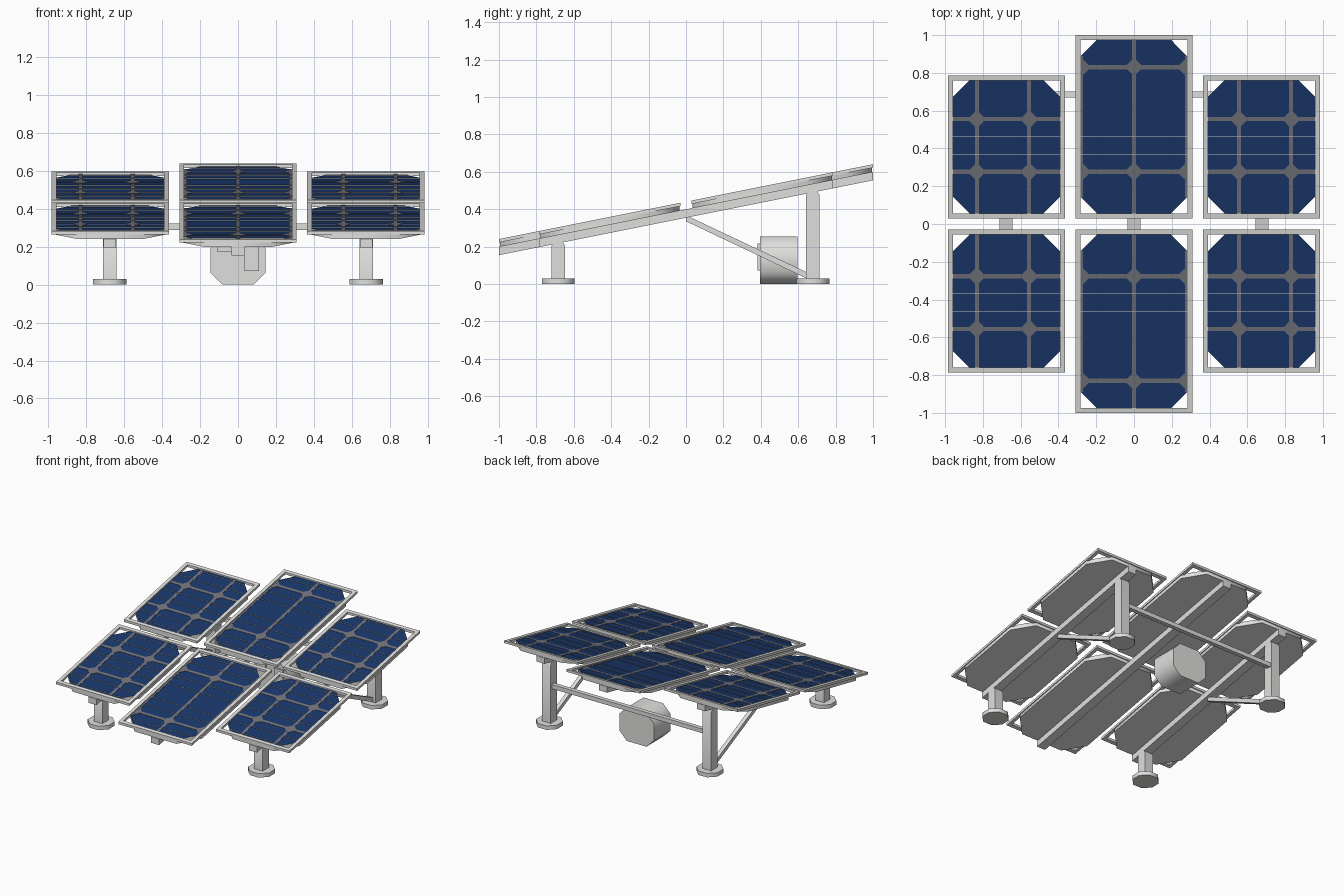
import bpy, bmesh, math
from mathutils import Vector

if "Cube" in bpy.data.objects:
    bpy.data.objects.remove(bpy.data.objects["Cube"])

def material(name, rgb):
    m = bpy.data.materials.new(name)
    m.diffuse_color = (*rgb, 1)
    m.use_nodes = True
    m.node_tree.nodes["Principled BSDF"].inputs["Base Color"].default_value = m.diffuse_color
    return m

METAL = material("light grey metal", (0.74, 0.74, 0.73))
GAP = material("grey cell gap", (0.17, 0.17, 0.20))
BLUE = material("cell blue", (0.010, 0.039, 0.15))

def tilt(v):
    """Shear onto the sloping panel plane (height measured from frame tops)."""
    return Vector((v.x, v.y, 0.44 + 0.2 * v.y + v.z))

def finish(bm, name, mats, slope=False):
    bmesh.ops.recalc_face_normals(bm, faces=bm.faces)
    for v in bm.verts:
        if slope:
            v.co = tilt(v.co)
    for f in bm.faces:
        f.smooth = True
    me = bpy.data.meshes.new(name)
    bm.to_mesh(me)
    bm.free()
    me.set_sharp_from_angle(angle=math.radians(50))
    for m in mats:
        me.materials.append(m)
    ob = bpy.data.objects.new(name, me)
    bpy.context.collection.objects.link(ob)
    return ob

def add_prism(bm, pts, w0, w1):
    lo = [bm.verts.new((x, y, w0)) for x, y in pts]
    hi = [bm.verts.new((x, y, w1)) for x, y in pts]
    n = len(pts)
    bm.faces.new(lo[::-1])
    bm.faces.new(hi)
    for i in range(n):
        bm.faces.new((lo[i], lo[(i + 1) % n], hi[(i + 1) % n], hi[i]))

def rect(x0, x1, y0, y1):
    return [(x0, y0), (x1, y0), (x1, y1), (x0, y1)]

def cut_rect(x0, x1, y0, y1, c):
    return [(x0 + c, y0), (x1 - c, y0), (x1, y0 + c), (x1, y1 - c),
            (x1 - c, y1), (x0 + c, y1), (x0, y1 - c), (x0, y0 + c)]

def box(name, x0, x1, y0, y1, z0, z1, slope=False):
    bm = bmesh.new()
    add_prism(bm, rect(x0, x1, y0, y1), z0, z1)
    return finish(bm, name, [METAL], slope)

def beam(name, x, profile, width):
    """Profile in (y, z), extruded along x and centred on x."""
    bm = bmesh.new()
    add_prism(bm, profile, -width / 2, width / 2)
    for v in bm.verts:
        v.co = Vector((x + v.co.z, v.co.x, v.co.y))
    return finish(bm, name, [METAL])

FR = 0.026   # frame bar width

def panel(name, x0, x1, y0, y1, cols, rows):
    # open rectangular frame
    bm = bmesh.new()
    corners = rect(x0, x1, y0, y1), rect(x0 + FR, x1 - FR, y0 + FR, y1 - FR)
    rings = [[bm.verts.new((x, y, w)) for x, y in c] for w in (-0.018, 0) for c in corners]
    for i in range(4):
        j = (i + 1) % 4
        for a, b in ((0, 1), (1, 3), (3, 2), (2, 0)):
            bm.faces.new((rings[a][i], rings[a][j], rings[b][j], rings[b][i]))
    finish(bm, name + "_frame", [METAL], True)
    # eight-sided slab: metal with a blue top
    e = 0.006
    bm = bmesh.new()
    add_prism(bm, cut_rect(x0 + e, x1 - e, y0 + e, y1 - e, 0.128), -0.042, -0.010)
    bmesh.ops.recalc_face_normals(bm, faces=bm.faces)
    for f in bm.faces:
        f.material_index = 1 if f.normal.z > 0.9 else 0
    finish(bm, name + "_slab", [METAL, BLUE], True)
    # grey gaps between cells, with clipped-corner diamonds at the crossings
    bm = bmesh.new()
    h, d = 0.011, 0.038
    a0, a1, b0, b1 = x0 + FR, x1 - FR, y0 + FR, y1 - FR
    for cx in cols:
        if a0 + 0.03 < cx < a1 - 0.03:
            add_prism(bm, rect(cx - h, cx + h, b0, b1), -0.0105, -0.008)
    for cy in rows:
        add_prism(bm, rect(a0, a1, cy - h, cy + h), -0.0105, -0.0078)
        for cx in cols:
            dia = [(cx - d, cy - h), (cx - h, cy - d), (cx + h, cy - d), (cx + d, cy - h),
                   (cx + d, cy + h), (cx + h, cy + d), (cx - h, cy + d), (cx - d, cy + h)]
            dia = [(min(max(x, a0), a1), y) for x, y in dia]
            add_prism(bm, dia, -0.0105, -0.0076)
    # narrow gap along the long edges of the centre panels
    if x0 < 0 < x1:
        for s in (-1, 1):
            add_prism(bm, rect(s * 0.277 - 0.007, s * 0.277 + 0.007, b0 + 0.085, b1 - 0.085),
                      -0.0105, -0.0074)
    finish(bm, name + "_cell_gaps", [GAP], True)
    # hair-thin conductor wires, two across each cell row
    bm = bmesh.new()
    for k in range(-11, 12):
        y = k * 0.277 / 3
        if k % 3 and b0 + 0.02 < y < b1 - 0.02:
            inset = max(0, 0.09 - min(y - b0, b1 - y))
            add_prism(bm, rect(a0 + inset, a1 - inset, y - 0.0005, y + 0.0005), -0.0105, -0.0068)
    finish(bm, name + "_wires", [METAL], True)

# panels: front and back rows of three
for row, s in (("front", -1), ("back", 1)):
    span = lambda far: sorted((s * 0.03, s * far))
    panel(row + "_centre_panel", -0.31, 0.31, *span(1.0), (-0.277, 0, 0.277), (s * 0.277, s * 0.83))
    for side, t in (("left", -1), ("right", 1)):
        panel(f"{row}_{side}_panel", *sorted((t * 0.365, t * 0.985)), *span(0.787),
              (t * 0.555, t * 0.832), (s * 0.277, s * 0.555))

# sloping rails under the panels
box("centre_rail", -0.035, 0.035, -1, 1, -0.086, -0.041, True)

def foot(name, x, y):
    bm = bmesh.new()
    r = 0.088
    add_prism(bm, cut_rect(x - r, x + r, y - r, y + r, 2 * r * 0.293), 0, 0.03)
    finish(bm, name, [METAL])

for side, t in (("left", -1), ("right", 1)):
    x = t * 0.677
    box(side + "_rail", x - 0.034, x + 0.034, -0.787, 0.787, -0.086, -0.041, True)
    # legs with rounded tops, on eight-sided feet
    for end, y, top in (("front", -0.683, 0.225), ("back", 0.678, 0.495)):
        r = 0.037
        prof = [(y - r, 0.02), (y + r, 0.02), (y + r, top - 0.022), (y + r - 0.014, top),
                (y - r + 0.014, top), (y - r, top - 0.022)]
        beam(f"{end}_{side}_leg", x, prof, 0.072)
        foot(f"{end}_{side}_foot", x, y)
    # diagonal brace from the back foot to the middle of the rail
    beam(side + "_brace", x, [(0.0, 0.335), (0.64, 0.032), (0.655, 0.058), (0.0, 0.367)], 0.03)

# bar joining the back legs
box("cross_bar", -0.66, 0.66, 0.67, 0.702, 0.29, 0.322)

# eight-sided equipment drum on the ground, axis front to back
bm = bmesh.new()
add_prism(bm, cut_rect(-0.145, 0.145, 0, 0.255, 0.062), 0.395, 0.595)
for v in bm.verts:
    v.co = Vector((v.co.x, v.co.z, v.co.y))
finish(bm, "equipment_drum", [METAL])
box("drum_tall_plate", 0.035, 0.11, 0.383, 0.397, 0.072, 0.215)
box("drum_short_plate", -0.11, -0.035, 0.383, 0.397, 0.175, 0.215)
